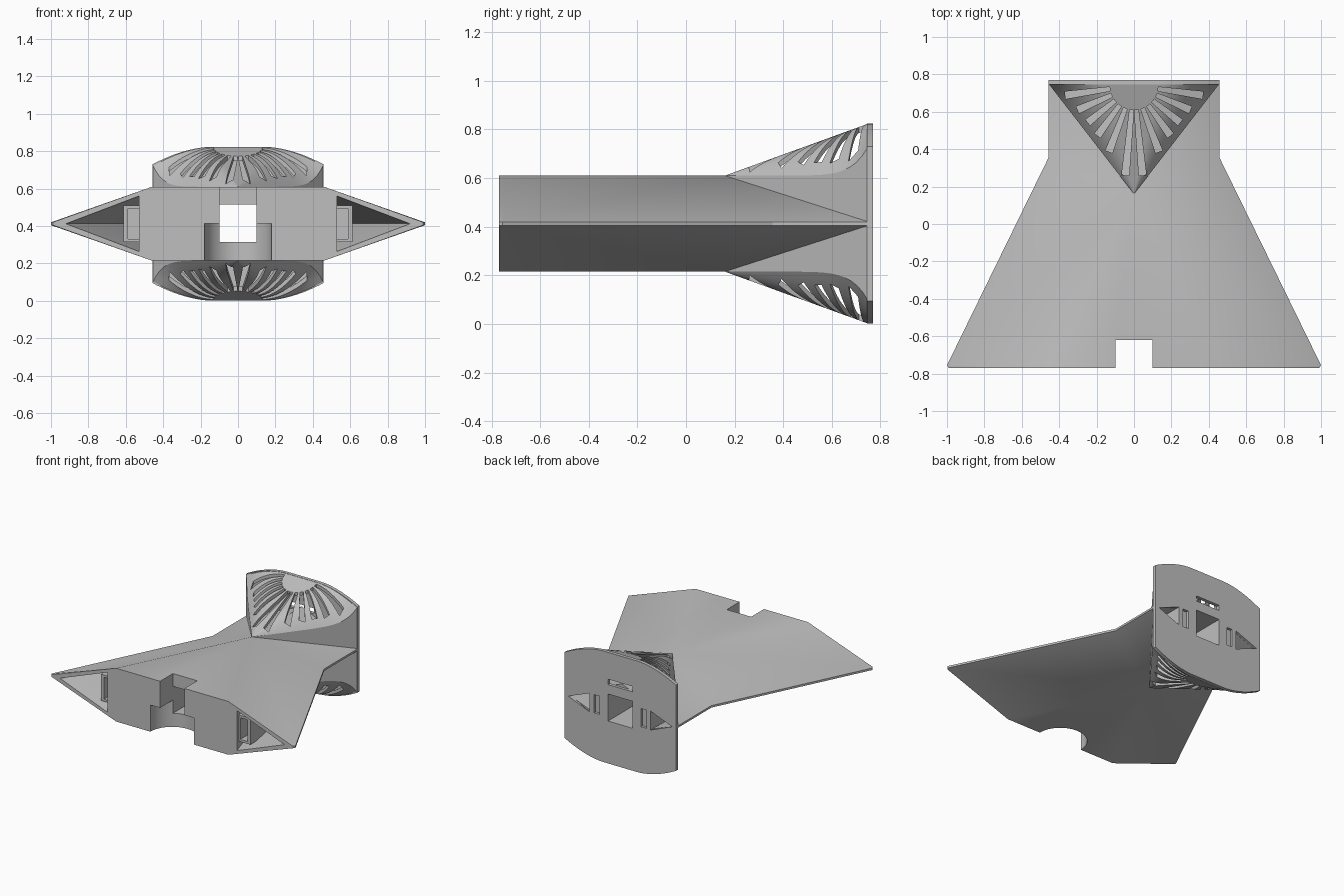
import bpy, bmesh, math

cube = bpy.data.objects.get("Cube")
if cube:
    bpy.data.objects.remove(cube)

MID = 0.4125          # height of the horizontal symmetry plane
BACK = 0.75           # front of the rear plate
APEX = 0.16           # y of the hood tip
HALF = 0.457          # half width at the rear

grey = bpy.data.materials.new("light_grey")
grey.use_nodes = True
GREY = (0.52, 0.52, 0.52, 1)
grey.diffuse_color = GREY
grey.node_tree.nodes["Principled BSDF"].inputs["Base Color"].default_value = GREY


def flip(p, sx=1, sz=1):
    return (p[0] * sx, p[1], MID + (p[2] - MID) * sz)


def make(name, faces):
    """Mesh object from a list of polygons given as point tuples."""
    bm = bmesh.new()
    for f in faces:
        bm.faces.new([bm.verts.new(p) for p in f])
    bmesh.ops.remove_doubles(bm, verts=bm.verts, dist=1e-5)
    bmesh.ops.recalc_face_normals(bm, faces=bm.faces)
    me = bpy.data.meshes.new(name)
    bm.to_mesh(me)
    bm.free()
    me.materials.append(grey)
    ob = bpy.data.objects.new(name, me)
    bpy.context.collection.objects.link(ob)
    return ob


def loft(rings):
    """Closed faces through matching rings of points."""
    faces = [rings[0], rings[-1]]
    n = len(rings[0])
    for a, b in zip(rings, rings[1:]):
        faces += [(a[i], a[(i + 1) % n], b[(i + 1) % n], b[i]) for i in range(n)]
    return faces


def box(x0, x1, y0, y1, z0, z1):
    return loft([[(x0, y, z0), (x1, y, z0), (x1, y, z1), (x0, y, z1)] for y in (y0, y1)])


def cut(ob, *cutters):
    for faces in cutters:
        tool = make("cutter", faces)
        tool.hide_render = True
        mod = ob.modifiers.new("cut", "BOOLEAN")
        mod.operation, mod.solver, mod.object = "DIFFERENCE", "EXACT", tool
        bpy.ops.object.select_all(action="DESELECT")
        bpy.context.view_layer.objects.active = ob
        ob.select_set(True)
        bpy.ops.object.modifier_apply(modifier=mod.name)
        bpy.data.objects.remove(tool)


def smooth(ob):
    bpy.ops.object.select_all(action="DESELECT")
    bpy.context.view_layer.objects.active = ob
    ob.select_set(True)
    bpy.ops.object.shade_smooth_by_angle(angle=math.radians(25))


# Wedge body with thin side edges
A, R = (0, APEX, 0.61), (0, BACK, 0.61)
T, E0, E1 = (0.46, -0.77, 0.61), (0.99, -0.77, 0.42), (1, -0.755, 0.42)
E2, C = (HALF, 0.355, 0.42), (HALF, BACK, 0.42)
faces = []
for sx in (1, -1):
    for sz in (1, -1):
        for f in ((T, E0, E1), (A, T, E1, E2), (A, E2, C), (A, C, R)):
            faces.append([flip(p, sx, sz) for p in f])
    for a, b in ((E0, E1), (E1, E2), (E2, C)):
        faces.append([flip(a, sx), flip(b, sx), flip(b, sx, -1), flip(a, sx, -1)])
for sz in (1, -1):
    faces.append([flip(A, 1, sz), flip(T, 1, sz), flip(T, -1, sz)])
corners = ((1, 1), (1, -1), (-1, -1), (-1, 1))
front = []
for (sx, sz), order in zip(corners, ((T, E0), (E0, T), (T, E0), (E0, T))):
    front += [flip(p, sx, sz) for p in order]
faces.append(front)
faces.append([R, flip(C), flip(C, 1, -1), flip(R, 1, -1), flip(C, -1, -1), flip(C, -1)])
body = make("wedge_body", faces)


# Central square duct, front notch and half-round pocket
duct = box(-0.1, 0.1, -0.9, 0.9, 0.315, 0.515)
notch = box(-0.1, 0.1, -0.9, -0.62, 0.4, 0.8)
circle = [math.tau * i / 48 for i in range(48)]
pocket = loft([[(0.18 * math.cos(a), -0.77 + 0.18 * math.sin(a), z) for a in circle]
               for z in (0.1, MID)])


# Tapering triangular side ducts
def side_duct(sx):
    sections = ((-0.77, 0.53, 0.92, 0.148), (0.3, 0.25, 0.37, 0.07), (0.8, 0.25, 0.43, 0.07))
    rings = [[(sx * x0, y, MID - h), (sx * x1, y, MID), (sx * x0, y, MID + h)]
             for y, x0, x1, h in sections]
    rings.insert(0, [(x, -0.8, z) for x, y, z in rings[0]])
    return loft(rings)


ducts = [side_duct(1), side_duct(-1)]
cut(body, duct, notch, pocket, *ducts)
smooth(body)

# Small rectangular frames inside the side ducts
for sx, side in ((1, "left"), (-1, "right")):
    frame = make(side + "_duct_frame",
                 box(*sorted((sx * 0.47, sx * 0.612)), -0.73, -0.55, 0.315, 0.51))
    cut(frame, box(*sorted((sx * 0.53, sx * 0.588)), -0.8, -0.57, 0.332, 0.493))


# Arched hood surface: t runs tip to rear, u runs across
def edge_z(t):
    return 0.61 + 0.12 * t ** 9


def hood_z(t, u):
    drop = max(0, (abs(u) - 0.3) / 0.7) ** 1.8
    ridge = 0.61 + 0.214 * t
    return ridge - (ridge - edge_z(t)) * drop


def hood_point(t, u, dz=0.0):
    return (HALF * t * u, APEX + (BACK - APEX) * t, hood_z(t, u) + dz)


US = [i / 16 - 1 for i in range(33)]
TS = [0.005] + [i / 24 for i in range(1, 25)]

# Rear plate with windows
arch = [hood_point(1, u) for u in US]
outline = arch + [flip(p, 1, -1) for p in reversed(arch)]
plate = make("rear_plate", loft([[(x, y, z) for x, _, z in outline] for y in (0.745, 0.77)]))
windows = [box(-0.1, 0.1, 0.6, 0.9, 0.585, 0.625)]
windows += [box(x, x + 0.045, 0.6, 0.9, 0.345, 0.48) for x in (0.17, -0.215)]
cut(plate, duct, *ducts, *windows)


# Fan of tapered vent slots
def slot(angle, sx):
    s, c = math.sin(angle) * sx, -math.cos(angle)
    reach = 1 / (abs(s) / HALF - c / (BACK - APEX)) - 0.045
    ring = [(s * r - c * w, BACK - 0.01 + c * r + s * w)
            for r, w in ((0.13, -0.011), (reach, -0.02), (reach, 0.02), (0.13, 0.011))]
    return loft([[(x, y, z) for x, y in ring] for z in (0.45, 1)])


slots = []
for k in range(6):
    for sx in (1, -1):
        slots += slot(math.radians(5.5 + 15.3 * k), sx)

for sz, where in ((1, "upper"), (-1, "lower")):
    # Vented shell
    rings = [[hood_point(t, u) for u in US] + [hood_point(t, u, -0.025) for u in reversed(US)]
             for t in TS]
    shell = make(where + "_hood", loft(rings))
    cut(shell, slots)
    # Upright side walls below the shell
    walls = []
    for sx in (1, -1):
        strip = []
        for t in TS:
            x, y = sx * HALF * t, APEX + (BACK - APEX) * t
            low = 0.61 - 0.19 * t - 0.01
            inner = x - sx * min(0.02, HALF * t)
            strip.append([(x, y, low), (x, y, edge_z(t)),
                          (inner, y, edge_z(t) - 0.005), (inner, y, low)])
        walls += loft(strip)
    wall = make(where + "_hood_walls", walls)
    for ob in (shell, wall):
        if sz < 0:
            for v in ob.data.vertices:
                v.co.z = 2 * MID - v.co.z
            ob.data.flip_normals()
        smooth(ob)
